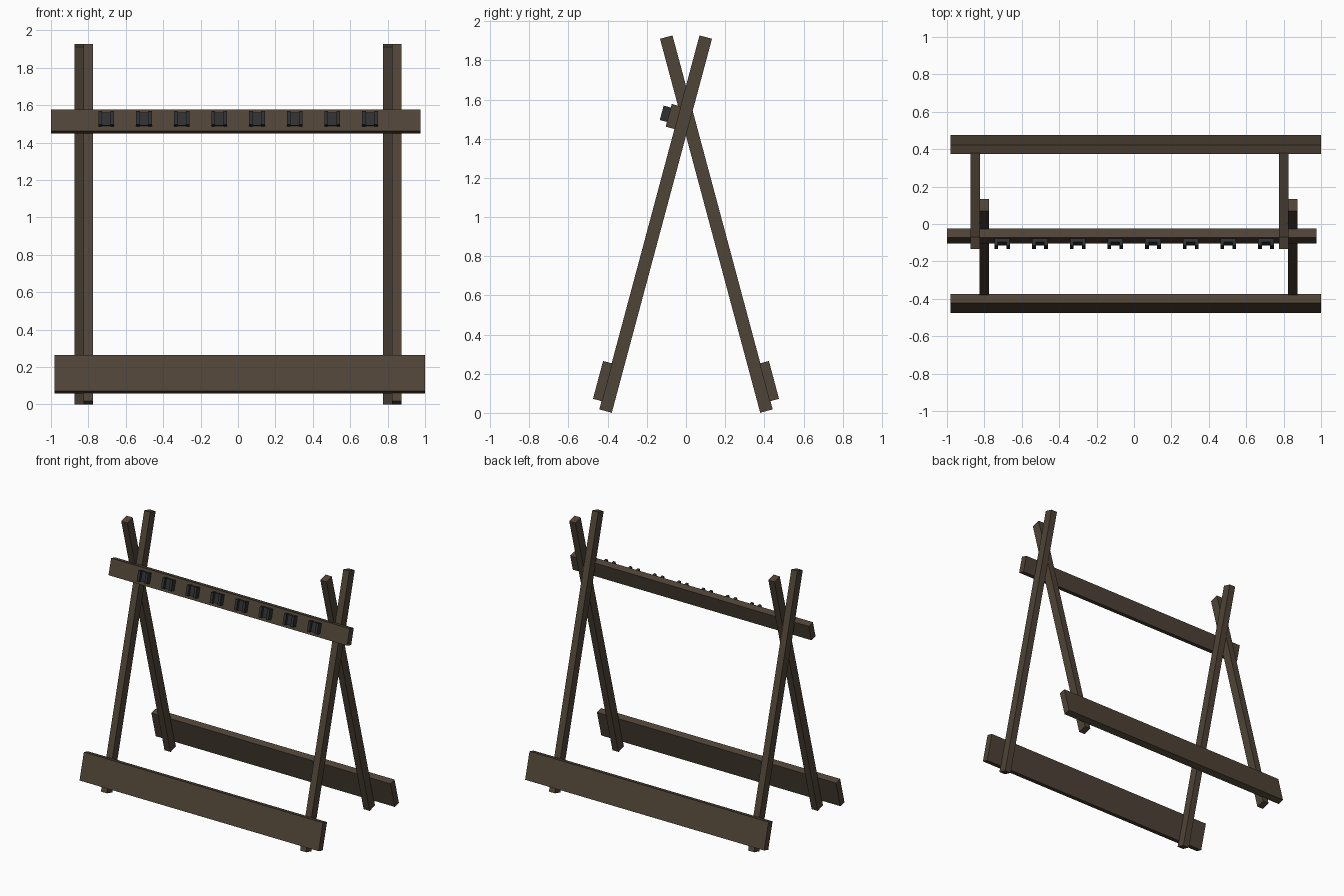
import bpy, bmesh, math
from mathutils import Matrix, Vector

if "Cube" in bpy.data.objects:
    bpy.data.objects.remove(bpy.data.objects["Cube"])

TILT = math.radians(15)

def mat(name, rgb):
    m = bpy.data.materials.new(name)
    m.diffuse_color = (*rgb, 1)
    m.use_nodes = True
    m.node_tree.nodes["Principled BSDF"].inputs["Base Color"].default_value = m.diffuse_color
    return m

wood = mat("dark brown wood", (0.080, 0.058, 0.038))
metal = mat("black metal", (0.028, 0.029, 0.031))

def boxes(name, centre, parts, tilt, material):
    """One object made of boxes (local offset, size), leaned about the x axis."""
    bm = bmesh.new()
    for off, size in parts:
        bmesh.ops.create_cube(bm, size=1, matrix=Matrix.Translation(off) @ Matrix.Diagonal((*size, 1)))
    me = bpy.data.meshes.new(name)
    bm.to_mesh(me)
    bm.free()
    me.materials.append(material)
    ob = bpy.data.objects.new(name, me)
    ob.location = centre
    ob.rotation_euler = (-tilt, 0, 0)
    bpy.context.collection.objects.link(ob)
    return ob

# crossed legs and bottom boards, front then back
for label, side, xs in (("front", -1, (-0.80, 0.849)), ("back", 1, (-0.849, 0.80))):
    lean = -side * TILT
    for end, x in zip(("left", "right"), xs):
        boxes(f"{label}_leg_{end}", (x, side * 0.155, 0.964),
              [((0, 0, 0), (0.05, 0.066, 1.977))], lean, wood)
    boxes(f"{label}_bottom_board", (0.01, side * 0.425, 0.162),
          [((0, 0, 0), (1.98, 0.05, 0.20))], lean, wood)

# upper rail resting on the front legs
rail = Vector((-0.012, -0.064, 1.513))
boxes("upper_rail", rail, [((0, 0, 0), (1.976, 0.05, 0.12))], TILT, wood)

# row of clips: back plate with two prongs
axes = Matrix.Rotation(-TILT, 3, 'X')
for i in range(8):
    pos = rail + axes @ Vector((0, -0.025, 0.003))
    pos.x = -0.704 + i * 0.2014
    boxes(f"clip_{i + 1}", pos,
          [((0, -0.009, 0), (0.046, 0.018, 0.072)),
           ((-0.032, -0.019, 0), (0.020, 0.038, 0.076)),
           ((0.032, -0.019, 0), (0.020, 0.038, 0.076))], TILT, metal)
